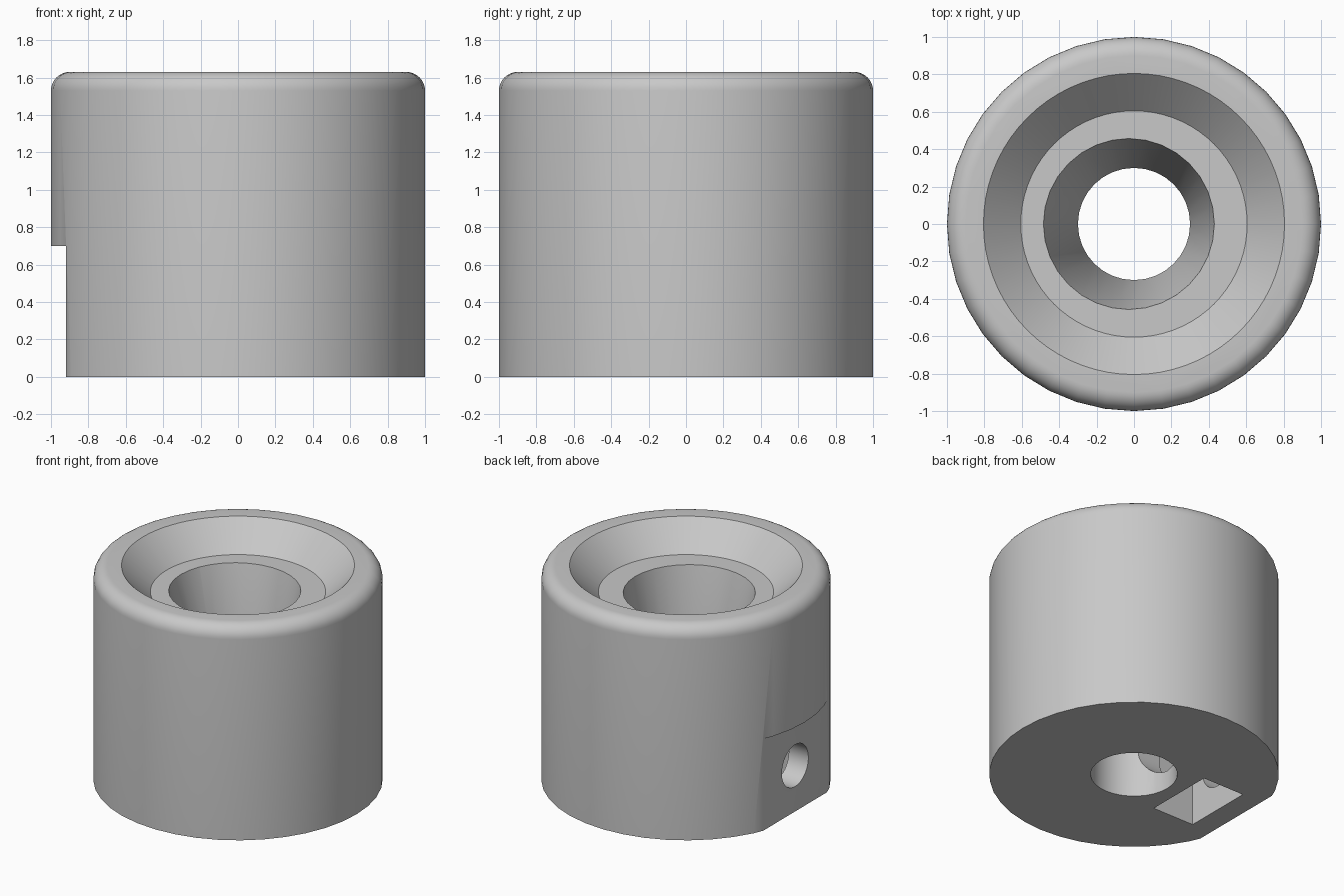
import bpy
import bmesh
import math
from mathutils import Matrix, Vector

cube = bpy.data.objects.get("Cube")
if cube:
    bpy.data.objects.remove(cube, do_unlink=True)

grey = bpy.data.materials.new("light grey")
grey.use_nodes = True
grey.diffuse_color = (0.58, 0.58, 0.58, 1)
grey.node_tree.nodes["Principled BSDF"].inputs["Base Color"].default_value = (0.58, 0.58, 0.58, 1)


def finish(name, bm):
    bmesh.ops.recalc_face_normals(bm, faces=bm.faces[:])
    mesh = bpy.data.meshes.new(name)
    bm.to_mesh(mesh)
    bm.free()
    obj = bpy.data.objects.new(name, mesh)
    bpy.context.collection.objects.link(obj)
    mesh.materials.append(grey)
    return obj


def loft(name, rings, sides):
    """Closed round solid through rings of (radius, height, x offset)."""
    bm = bmesh.new()
    loops = []
    for radius, z, dx in rings:
        loops.append([bm.verts.new((dx + radius * math.cos(math.tau * i / sides),
                                    radius * math.sin(math.tau * i / sides), z))
                      for i in range(sides)])
    for low, high in zip(loops, loops[1:]):
        for i in range(sides):
            j = (i + 1) % sides
            bm.faces.new((low[i], low[j], high[j], high[i]))
    bm.faces.new(loops[0][::-1])
    bm.faces.new(loops[-1])
    return finish(name, bm)


def box(name, low, high):
    low, high = Vector(low), Vector(high)
    bm = bmesh.new()
    bmesh.ops.create_cube(bm, size=1, matrix=Matrix.Translation((low + high) / 2)
                          @ Matrix.Diagonal((*(high - low), 1)))
    return finish(name, bm)


def cylinder_x(name, radius, x0, x1, z):
    bm = bmesh.new()
    bmesh.ops.create_cone(bm, cap_ends=True, segments=32, radius1=radius, radius2=radius,
                          depth=x1 - x0, matrix=Matrix.Translation(((x0 + x1) / 2, 0, z))
                          @ Matrix.Rotation(math.pi / 2, 4, "Y"))
    return finish(name, bm)


# Round body with a rolled top edge
height, fillet = 1.63, 0.1
profile = [(1, 0, 0)]
for k in range(9):
    a = math.pi / 2 * k / 8
    profile.append((1 - fillet + fillet * math.cos(a), height - fillet + fillet * math.sin(a), 0))
body = loft("knob_body", profile, 40)

# Dish, tapered bore, flat, nut pocket and screw holes
cutters = [
    loft("dish_cutter", [(0.605, 1.43, 0), (0.905, 1.73, 0)], 72),
    loft("bore_cutter", [(0.3, -0.1, 0), (0.3, 0.7, 0), (0.472, 1.5, -0.03)], 32),
    box("flat_cutter", (-1.5, -1, -0.1), (-0.92, 1, 0.7)),
    box("nut_pocket_cutter", (-0.755, -0.27, -0.1), (-0.405, 0.27, 0.62)),
    cylinder_x("outer_screw_cutter", 0.16, -1.2, -0.6, 0.35),
    cylinder_x("inner_screw_cutter", 0.21, -0.55, 0, 0.35),
]
bpy.ops.object.select_all(action="DESELECT")
body.select_set(True)
bpy.context.view_layer.objects.active = body
for cutter in cutters:
    cutter.hide_render = True
    mod = body.modifiers.new(cutter.name, "BOOLEAN")
    mod.operation = "DIFFERENCE"
    mod.solver = "EXACT"
    mod.object = cutter
    bpy.ops.object.modifier_apply(modifier=mod.name)
    bpy.data.objects.remove(cutter, do_unlink=True)

bpy.ops.object.shade_smooth_by_angle(angle=math.radians(30))
